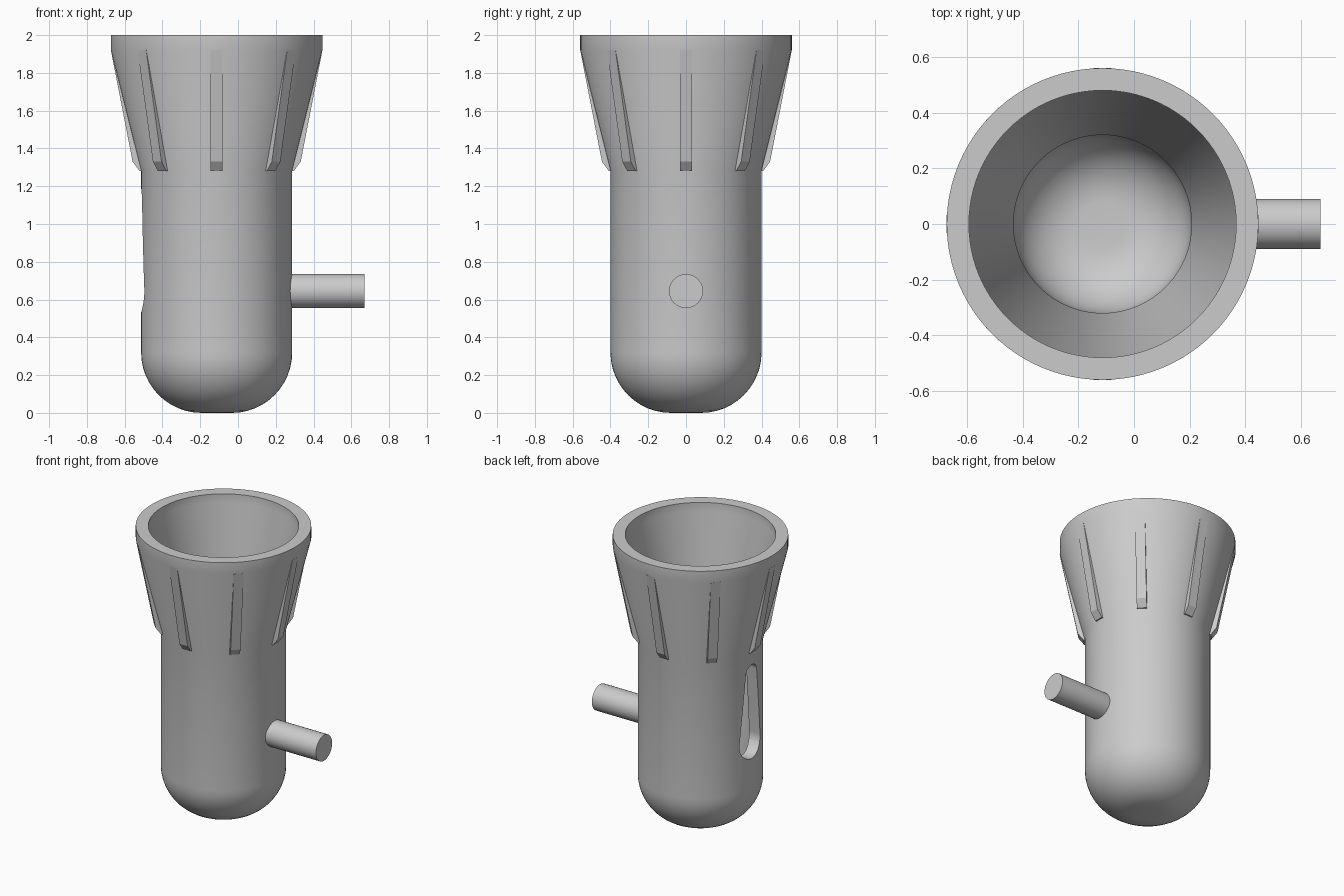
import bpy, bmesh, math
from mathutils import Matrix, Vector

if "Cube" in bpy.data.objects:
    bpy.data.objects.remove(bpy.data.objects["Cube"], do_unlink=True)

AXIS_X = -0.113          # x of the cup's vertical axis
SEGMENTS = 96

grey = bpy.data.materials.new("plain grey")
grey.use_nodes = True
colour = (0.6, 0.6, 0.6, 1)
grey.diffuse_color = colour
grey.node_tree.nodes["Principled BSDF"].inputs["Base Color"].default_value = colour


def finish(bm, name):
    """Turn a bmesh into a named, shaded object on the cup axis."""
    bmesh.ops.recalc_face_normals(bm, faces=bm.faces)
    mesh = bpy.data.meshes.new(name)
    bm.to_mesh(mesh)
    bm.free()
    mesh.materials.append(grey)
    obj = bpy.data.objects.new(name, mesh)
    obj.location.x = AXIS_X
    bpy.context.collection.objects.link(obj)
    return obj


def activate(obj):
    bpy.ops.object.select_all(action='DESELECT')
    obj.select_set(True)
    bpy.context.view_layer.objects.active = obj


def smooth(obj):
    activate(obj)
    bpy.ops.object.shade_smooth_by_angle(angle=math.radians(30))


def prism(bm, outline, offset):
    """Extrude a flat outline along an offset into a closed solid."""
    face = bm.faces.new([bm.verts.new(p) for p in outline])
    side = bmesh.ops.extrude_face_region(bm, geom=[face], use_keep_orig=True)["geom"]
    bmesh.ops.translate(bm, vec=offset,
                        verts=[v for v in side if isinstance(v, bmesh.types.BMVert)])


def corner(flat, radius, floor, steps=12):
    """Rounded bottom corner from the flat floor up to the wall."""
    return [(flat + radius * math.sin(a), floor + radius * (1 - math.cos(a)))
            for a in (math.pi / 2 * i / steps for i in range(steps + 1))]


# Cup: outer wall upwards, then inner wall downwards, spun round the axis
outer = [(0, 0)] + corner(0.08, 0.32, 0) + [(0.40, 1.28), (0.56, 1.92), (0.56, 2.0)]
inner = [(0, 0.08)] + corner(0.08, 0.24, 0.08) + [(0.32, 1.30), (0.48, 1.94), (0.48, 2.0)]
profile = outer + inner[::-1]
bm = bmesh.new()
verts = [bm.verts.new((r, 0, z)) for r, z in profile]
edges = [bm.edges.new(pair) for pair in zip(verts, verts[1:])]
bmesh.ops.spin(bm, geom=verts + edges, cent=(0, 0, 0), axis=(0, 0, 1),
               angle=math.tau, steps=SEGMENTS)
bmesh.ops.remove_doubles(bm, verts=bm.verts, dist=0.0005)
cup = finish(bm, "cup")

# Tapered slot through the wall opposite the peg
low_z, low_r, high_z, high_r = 0.645, 0.115, 1.13, 0.06
tilt = math.asin((low_r - high_r) / (high_z - low_z))
outline = []
for z, r, start, end in ((high_z, high_r, tilt, math.pi - tilt),
                         (low_z, low_r, math.pi - tilt, math.tau + tilt)):
    for i in range(25):
        a = start + (end - start) * i / 24
        outline.append((-0.6, r * math.cos(a), z + r * math.sin(a)))
bm = bmesh.new()
prism(bm, outline, Vector((0.4, 0, 0)))
cutter = finish(bm, "slot_cutter")
cutter.hide_render = True
cut = cup.modifiers.new("slot", 'BOOLEAN')
cut.operation = 'DIFFERENCE'
cut.solver = 'EXACT'
cut.object = cutter
activate(cup)
bpy.ops.object.modifier_apply(modifier=cut.name)
bpy.data.objects.remove(cutter, do_unlink=True)
smooth(cup)

# Eight grip ribs that sink into the flared collar towards the rim
RIB_WIDTH = 0.064
rib_side = [(0.36, 1.28), (0.408, 1.28), (0.445, 1.33), (0.56, 1.92), (0.53, 1.92)]
for i in range(8):
    bm = bmesh.new()
    prism(bm, [(r, -RIB_WIDTH / 2, z) for r, z in rib_side], Vector((0, RIB_WIDTH, 0)))
    bmesh.ops.rotate(bm, verts=bm.verts, cent=(0, 0, 0),
                     matrix=Matrix.Rotation(math.tau * i / 8, 3, 'Z'))
    finish(bm, f"grip_rib_{i + 1}")

# Side peg
PEG_START, PEG_END = 0.35, 0.783
bm = bmesh.new()
bmesh.ops.create_cone(bm, cap_ends=True, segments=48, radius1=0.09, radius2=0.09,
                      depth=PEG_END - PEG_START,
                      matrix=Matrix.Translation(((PEG_START + PEG_END) / 2, 0, 0.645))
                      @ Matrix.Rotation(math.pi / 2, 4, 'Y'))
smooth(finish(bm, "side_peg"))
